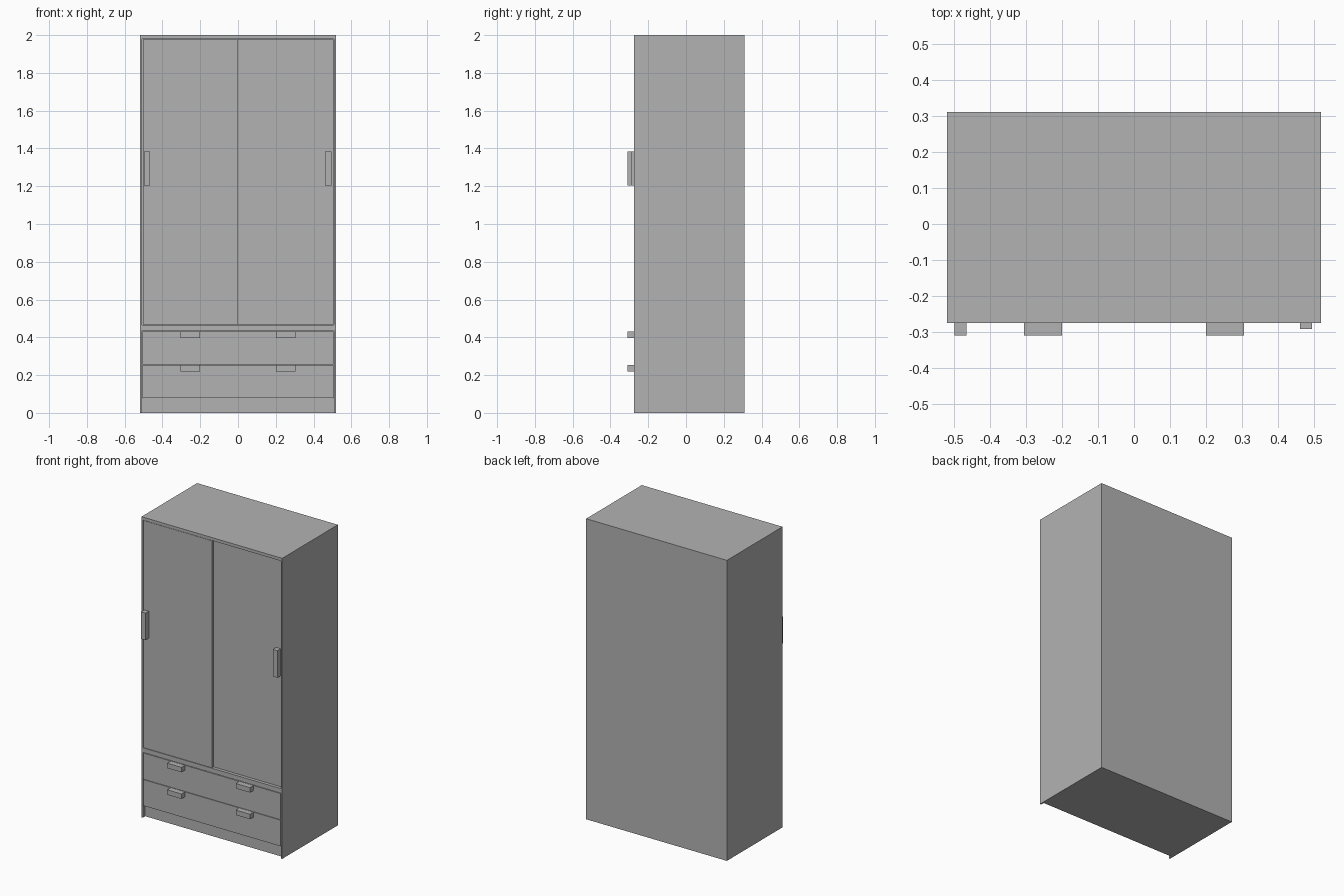
import bpy
from mathutils import Vector

cube = bpy.data.objects.get("Cube")
if cube:
    bpy.data.objects.remove(cube)

grey = bpy.data.materials.new("plain grey")
grey.use_nodes = True
grey.diffuse_color = (0.45, 0.45, 0.45, 1)
grey.node_tree.nodes["Principled BSDF"].inputs["Base Color"].default_value = grey.diffuse_color


def box(name, x, y, z):
    """Box from (min, max) ranges along each axis."""
    lo, hi = Vector((x[0], y[0], z[0])), Vector((x[1], y[1], z[1]))
    bpy.ops.mesh.primitive_cube_add(size=1, location=(lo + hi) / 2)
    ob = bpy.context.object
    ob.name = name
    for v in ob.data.vertices:
        v.co *= hi - lo
    ob.data.materials.append(grey)
    return ob


W, T = 0.518, 0.01            # half width, panel thickness
FRONT, BACK, TOP = -0.275, 0.31, 2.0
INNER = W - T
GAP = 0.002

# Carcass
for side, s in (("left", 1), ("right", -1)):
    box(side + "_side_panel", sorted((s * INNER, s * W)), (FRONT, BACK), (0, TOP))
inside = (-INNER, INNER)
box("top_panel", inside, (FRONT, BACK), (TOP - 0.02, TOP))
box("back_panel", inside, (BACK - T, BACK), (0, TOP - 0.02))
box("middle_shelf", inside, (FRONT, BACK - T), (0.435, 0.465))
box("base", inside, (FRONT + 0.025, BACK - T), (0, 0.078))

# Sliding doors, one behind the other
door_z = (0.467, TOP - 0.022)
box("right_door", (-INNER + 0.004, 0), (FRONT + 0.001, FRONT + 0.017), door_z)
box("left_door", (-0.02, INNER - GAP), (FRONT + 0.018, FRONT + 0.034), door_z)
handle_z = (1.205, 1.385)
box("right_door_handle", (-0.498, -0.465), (FRONT - 0.034, FRONT + 0.001), handle_z)
box("left_door_handle", (0.46, 0.494), (FRONT - 0.016, FRONT + 0.018), handle_z)

# Two rows of paired drawers, each with a bar handle along its top edge
for row, z in (("lower", 0.08), ("upper", 0.257)):
    top = z + 0.174
    for side, s in (("left", 1), ("right", -1)):
        name = f"{row}_{side}_drawer"
        box(name, sorted((s * GAP / 2, s * (INNER - 0.003))), (FRONT + 0.001, FRONT + 0.4), (z, top))
        box(name + "_handle", sorted((s * 0.2, s * 0.305)), (FRONT - 0.034, FRONT + 0.001),
            (top - 0.034, top - 0.001))
